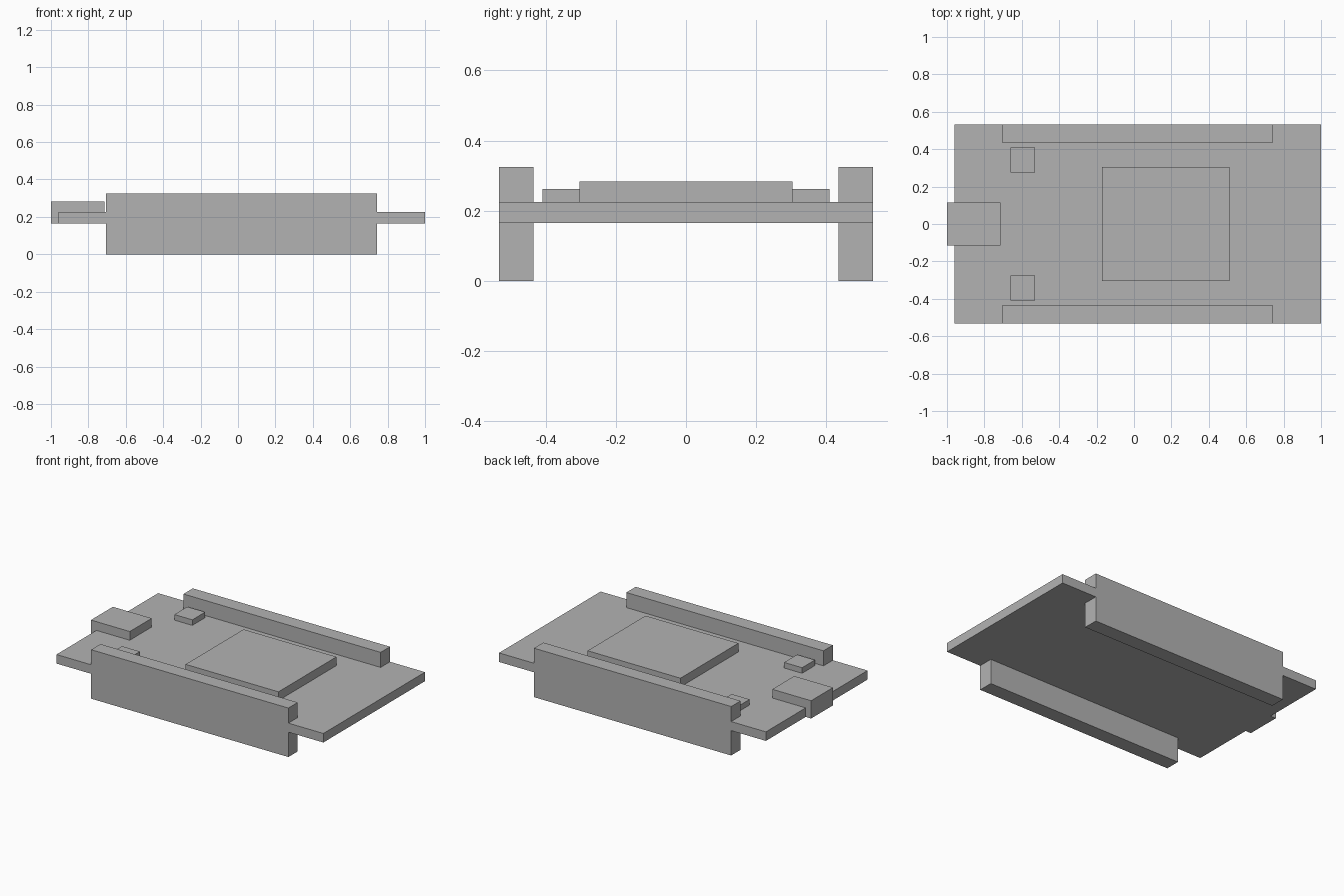
import bpy
import bmesh
from mathutils import Vector

cube = bpy.data.objects.get("Cube")
if cube:
    bpy.data.objects.remove(cube, do_unlink=True)

# Single plain grey
grey = bpy.data.materials.new("plain_grey")
grey.use_nodes = True
colour = (0.45, 0.45, 0.45, 1)
grey.diffuse_color = colour
grey.node_tree.nodes["Principled BSDF"].inputs["Base Color"].default_value = colour


def box(name, low, high):
    """Axis-aligned box between two opposite corners."""
    low, high = Vector(low), Vector(high)
    size = high - low
    bm = bmesh.new()
    bmesh.ops.create_cube(bm, size=1)
    bmesh.ops.scale(bm, vec=size, verts=bm.verts)
    mesh = bpy.data.meshes.new(name)
    bm.to_mesh(mesh)
    bm.free()
    mesh.materials.append(grey)
    obj = bpy.data.objects.new(name, mesh)
    obj.location = (low + high) / 2
    bpy.context.collection.objects.link(obj)
    return obj


BOTTOM, TOP = 0.165, 0.225   # board faces
HALF = 0.533                 # half the board width

# Board, main chip and end connector
box("circuit_board", (-0.96, -HALF, BOTTOM), (1, HALF, TOP))
box("main_chip", (-0.172, -0.304, TOP), (0.51, 0.304, 0.283))
box("end_connector", (-1, -0.114, BOTTOM), (-0.715, 0.116, 0.283))

# Header strips and push buttons on both sides
for side, s in (("front", -1), ("back", 1)):
    y = sorted((s * 0.435, s * HALF))
    box(side + "_header_strip", (-0.705, y[0], 0), (0.743, y[1], 0.325))
    y = sorted((s * 0.275, s * 0.41))
    box(side + "_button", (-0.66, y[0], TOP), (-0.528, y[1], 0.262))
